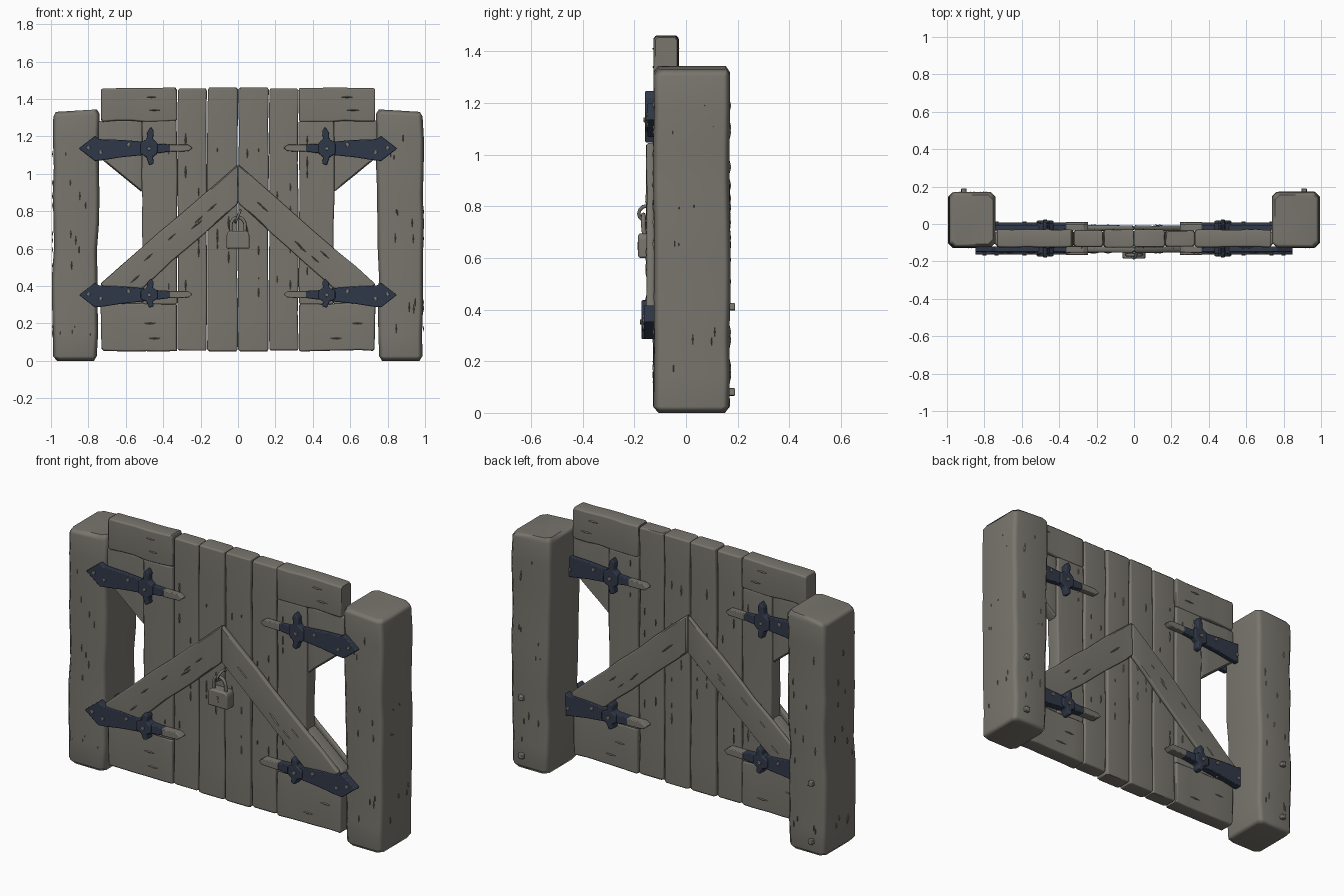
import bpy, bmesh, math, random
from mathutils import Vector

if "Cube" in bpy.data.objects:
    bpy.data.objects.remove(bpy.data.objects["Cube"])

rng = random.Random(7)


def material(name, rgb):
    m = bpy.data.materials.new(name)
    m.diffuse_color = (*rgb, 1)
    m.use_nodes = True
    m.node_tree.nodes["Principled BSDF"].inputs["Base Color"].default_value = m.diffuse_color
    return m


WOOD = material("weathered_grey_wood", (0.19, 0.18, 0.155))
IRON = material("dark_blue_iron", (0.030, 0.040, 0.066))


def finish(name, bm, mat, bevel=0.0, angle=50):
    bmesh.ops.recalc_face_normals(bm, faces=bm.faces)
    me = bpy.data.meshes.new(name)
    bm.to_mesh(me)
    bm.free()
    me.materials.append(mat)
    ob = bpy.data.objects.new(name, me)
    bpy.context.collection.objects.link(ob)
    bpy.context.view_layer.objects.active = ob
    ob.select_set(True)
    bpy.ops.object.shade_smooth_by_angle(angle=math.radians(angle))
    ob.select_set(False)
    if bevel:
        b = ob.modifiers.new("soft_edges", 'BEVEL')
        b.width, b.segments = bevel, 2
    ob.modifiers.new("flat_shading", 'WEIGHTED_NORMAL').keep_sharp = True
    return ob


def board(name, a0, a1, b0, b1, y0, y1, s=1, bev=0.01, n=7, jit=0.004):
    """Worn board: chamfered section lofted from edge a0-a1 to edge b0-b1 (x, z)."""
    a0, a1, b0, b1 = [Vector((p[0] * s, p[1])) for p in (a0, a1, b0, b1)]
    length = ((a0 + a1) / 2 - (b0 + b1) / 2).length
    e = bev / length
    bm = bmesh.new()
    rings = []
    for u in [0, e] + [i / n for i in range(1, n)] + [1 - e, 1]:
        end = u in (0, 1)
        p, q = a0.lerp(b0, u), a1.lerp(b1, u)
        d = (q - p).normalized()
        w, k = (q - p).length, bev * 0.7 if end else 0
        r = [rng.uniform(-jit, jit) for _ in range(4)]
        lo, hi = k + r[0], w - k + r[1]
        f, g = y0 + k + r[2] * 0.5, y1 - k + r[3] * 0.5
        sec = [(lo + bev, f), (hi - bev, f), (hi, f + bev), (hi, g - bev),
               (hi - bev, g), (lo + bev, g), (lo, g - bev), (lo, f + bev)]
        rings.append([bm.verts.new((p.x + d.x * v, y, p.y + d.y * v)) for v, y in sec])
    for r0, r1 in zip(rings, rings[1:]):
        for i in range(8):
            j = (i + 1) % 8
            bm.faces.new((r0[i], r0[j], r1[j], r1[i]))
    bm.faces.new(rings[0])
    bm.faces.new(rings[-1])
    return finish(name, bm, WOOD)


def plate(name, pts, y0, y1, mat, s=1, bevel=0.004):
    """Outline in x, z pushed from y0 to y1."""
    bm = bmesh.new()
    lo = [bm.verts.new((x * s, y0, z)) for x, z in pts]
    hi = [bm.verts.new((x * s, y1, z)) for x, z in pts]
    bm.faces.new(lo)
    bm.faces.new(hi)
    for i in range(len(pts)):
        j = (i + 1) % len(pts)
        bm.faces.new((lo[i], lo[j], hi[j], hi[i]))
    return finish(name, bm, mat, bevel, 30)


Y0, Y1 = -0.125, -0.03          # front and back of the gate boards

for s, side in ((-1, "left"), (1, "right")):
    # post
    board(side + "_post", (0.755, 0), (0.99, 0), (0.74, 1.345), (0.99, 1.33),
          -0.125, 0.17, s, bev=0.025, n=9, jit=0.006)
    # upright planks
    for i, (x0, x1, z0, z1) in enumerate(((0.002, 0.163, 0.05, 1.46), (0.167, 0.322, 0.055, 1.455),
                                          (0.326, 0.513, 0.30, 1.285))):
        dy = (0, 0.004, 0.002)[i]
        board(f"{side}_plank_{i + 1}", (x0, z0), (x1, z0), (x0, z1), (x1, z1),
              Y0 + dy, Y1 - dy, s, jit=0.003)
    # rails and corner fillers beside the opening
    board(side + "_top_rail", (0.327, 1.28), (0.327, 1.46), (0.733, 1.28), (0.733, 1.458),
          Y0, Y1, s, n=5)
    board(side + "_bottom_rail", (0.327, 0.05), (0.327, 0.305), (0.73, 0.055), (0.735, 0.31),
          Y0, Y1, s, n=5)
    board(side + "_upper_corner_brace", (0.511, 0.90), (0.511, 1.285), (0.745, 1.09), (0.745, 1.285),
          Y0 + 0.012, Y1 - 0.012, s, n=4, jit=0.002)
    board(side + "_lower_corner_brace", (0.511, 0.30), (0.511, 0.59), (0.735, 0.30), (0.735, 0.40),
          Y0 + 0.008, Y1 - 0.008, s, n=4, jit=0.002)
    # slanting braces on both faces, meeting in the middle
    for face, ya, yb in (("front", -0.153, -0.12), ("back", -0.035, -0.008)):
        board(f"{side}_{face}_chevron", (0.615, 0.30), (0.735, 0.41), (0.001, 0.84), (0.001, 1.05),
              ya, yb, s, bev=0.008, jit=0.004)

    # dagger-shaped hinges on both faces
    for level, zc, lift in (("upper", 1.135, 0.0), ("lower", 0.352, 0.014)):
        for face, y, o in (("front", Y0, -1), ("back", Y1, 1)):
            nm = f"{side}_{face}_{level}_hinge"
            g = 1.0 if level == "upper" else 0.76      # height of the crosspiece
            top = y + o * (0.024 + lift)
            inner = y - o * 0.006

            def at(pts, k=1.0):
                return [(x, zc + z * k) for x, z in pts]

            blade = [(0.85, 0), (0.765, 0.066), (0.74, 0.05), (0.62, 0.046), (0.50, 0.036),
                     (0.50, -0.034), (0.62, -0.046), (0.72, -0.062), (0.765, -0.066)]
            plate(nm + "_blade", at(blade), inner, top, IRON, s)
            guard = [(0.52, 0.03), (0.488, 0.05), (0.485, 0.09), (0.465, 0.115), (0.45, 0.09),
                     (0.455, 0.05), (0.43, 0.03), (0.43, -0.025), (0.455, -0.045), (0.45, -0.08),
                     (0.475, -0.09), (0.49, -0.045), (0.52, -0.03)]
            plate(nm + "_crosspiece", at(guard, g), inner, top + o * 0.01, IRON, s, 0.006)
            grip = [(0.44, 0.026), (0.33, 0.02), (0.33, -0.012), (0.44, -0.026)]
            plate(nm + "_grip", at(grip), inner, top, IRON, s)
            tip = [(0.365, 0.022), (0.27, 0.022), (0.243, 0.004), (0.265, -0.014), (0.365, -0.017)]
            plate(nm + "_worn_tip", at(tip), inner, top + o * 0.003, WOOD, s)
            # worn rivets
            for k, (x, z) in enumerate(((0.80, 0.004), (0.735, -0.02), (0.585, 0.02), (0.475, 0.0))):
                r = 0.011
                ring = [(x + r * math.cos(a * math.pi / 3), z + r * math.sin(a * math.pi / 3))
                        for a in range(6)]
                bump = o * (0.015 if x < 0.5 else 0.005)
                plate(f"{nm}_rivet_{k + 1}", at(ring), inner, top + bump, WOOD, s, 0.002)

    # pegs on the back of the post
    for k, z in enumerate((0.08, 0.41)):
        plate(f"{side}_post_peg_{k + 1}", [(0.895, z - 0.014), (0.925, z - 0.012),
                                           (0.922, z + 0.016), (0.898, z + 0.013)],
              0.16, 0.19, WOOD, s)

# padlock body, keyhole and shackle
plate("padlock_body", [(-0.062, 0.60), (0.062, 0.60), (0.06, 0.68), (0.048, 0.695),
                       (-0.048, 0.695), (-0.06, 0.68)], -0.185, -0.12, WOOD, bevel=0.008)
plate("padlock_keyhole", [(-0.006, 0.63), (0.006, 0.63), (0.004, 0.65), (0.008, 0.662),
                          (-0.008, 0.662), (-0.004, 0.65)], -0.188, -0.18, WOOD, bevel=0)


def rod(name, pts, radius):
    cu = bpy.data.curves.new(name, 'CURVE')
    cu.dimensions, cu.bevel_depth, cu.bevel_resolution = '3D', radius, 2
    sp = cu.splines.new('POLY')
    sp.points.add(len(pts) - 1)
    for p, c in zip(sp.points, pts):
        p.co = (*c, 1)
    cu.use_fill_caps = True
    cu.materials.append(WOOD)
    ob = bpy.data.objects.new(name, cu)
    bpy.context.collection.objects.link(ob)
    bpy.context.view_layer.objects.active = ob
    ob.select_set(True)
    bpy.ops.object.convert(target='MESH')
    bpy.ops.object.shade_smooth()
    ob.select_set(False)


arch = [(0.038 * math.cos(a * math.pi / 10), -0.165, 0.725 + 0.042 * math.sin(a * math.pi / 10))
        for a in range(11)]
rod("padlock_shackle", [(0.038, -0.16, 0.68)] + arch + [(-0.038, -0.16, 0.68)], 0.009)
rod("padlock_staple", [(0.012 * math.cos(a * math.pi / 6), -0.15 - 0.033 * math.sin(a * math.pi / 6),
                        0.772 + 0.03 * math.cos(a * math.pi / 6)) for a in range(-2, 9)], 0.007)

# raised splinters scattered along the grain of the wood
bm = bmesh.new()


def splinter(x, y, z, o, dx, dz, size, axis='Y'):
    side = Vector((-dz, dx)) * 0.14
    out = []
    for a, b in ((dx, dz), (side.x, side.y), (-dx, -dz), (-side.x, -side.y)):
        a, b = a * size, b * size
        out.append(bm.verts.new((x + a, y, z + b) if axis == 'Y' else (x, y + a, z + b)))
    lift = o * 0.006
    peak = bm.verts.new((x, y + lift, z) if axis == 'Y' else (x + lift, y, z))
    for i in range(4):
        bm.faces.new((out[i], out[(i + 1) % 4], peak))
    bm.faces.new(out)


for s in (-1, 1):
    for _ in range(24):       # gate planks, front and back
        x, z = rng.choice((0.05, 0.11, 0.21, 0.28, 0.37, 0.45)), rng.uniform(0.36, 1.22)
        for y, o in ((Y0, -1), (Y1, 1)):
            splinter(s * x, y, z + o * 0.03, o, 0, 1, rng.uniform(0.012, 0.04))
    for _ in range(7):        # chevron, along its slope
        t, v = rng.uniform(0.1, 0.9), rng.uniform(-0.05, 0.05)
        for y, o in ((-0.152, -1), (-0.009, 1)):
            splinter(s * (0.675 * t), y, 0.945 - 0.59 * t + v, o, s * 0.75, -0.66, 0.035)
    for z in (0.12, 0.20, 1.34, 1.41):       # rails
        for y, o in ((Y0, -1), (Y1, 1)):
            splinter(s * rng.uniform(0.4, 0.65), y, z, o, 1, 0, 0.035)
    for _ in range(12):       # posts
        z = rng.uniform(0.1, 1.2)
        for y, o in ((-0.124, -1), (0.169, 1)):
            splinter(s * rng.uniform(0.79, 0.95), y, z, o, 0, 1, 0.025)
        splinter(s * 0.989, rng.uniform(-0.08, 0.12), z, s, 0, 1, 0.02, 'X')
finish("wood_splinters", bm, WOOD, 0, 10)
